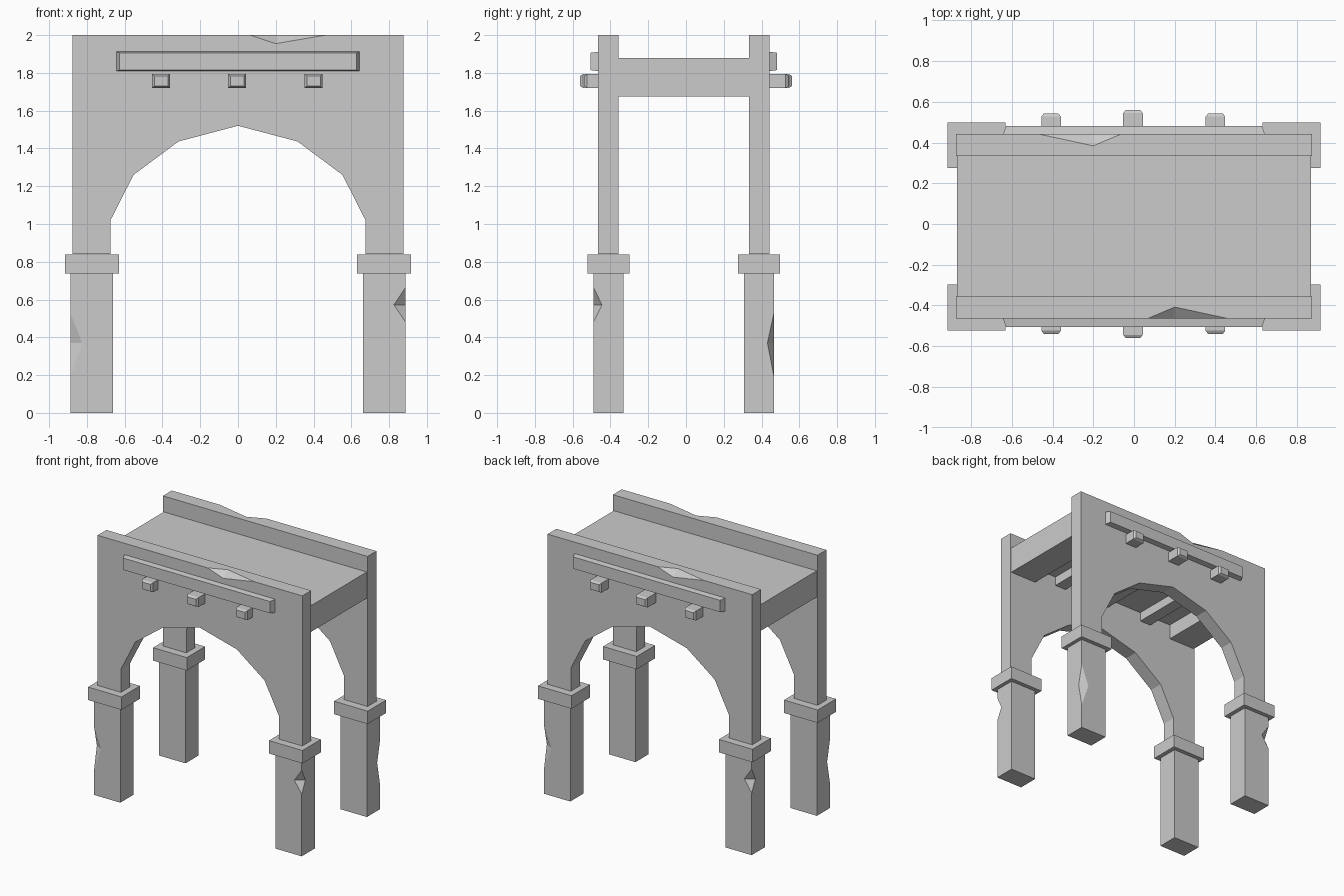
import bpy, bmesh
from mathutils import Matrix, Vector

if "Cube" in bpy.data.objects:
    bpy.data.objects.remove(bpy.data.objects["Cube"])

CY = -0.012  # y of the half-turn axis that pairs front and back


def mesh_object(name, bm):
    bmesh.ops.recalc_face_normals(bm, faces=bm.faces[:])
    me = bpy.data.meshes.new(name)
    bm.to_mesh(me)
    bm.free()
    ob = bpy.data.objects.new(name, me)
    bpy.context.collection.objects.link(ob)
    return ob


def hull(name, pts):
    bm = bmesh.new()
    for p in pts:
        bm.verts.new(p)
    bmesh.ops.convex_hull(bm, input=bm.verts[:])
    return mesh_object(name, bm)


def box(name, x0, x1, y0, y1, z0, z1):
    bm = bmesh.new()
    bmesh.ops.create_cube(bm, size=1)
    bmesh.ops.scale(bm, vec=(x1 - x0, y1 - y0, z1 - z0), verts=bm.verts[:])
    bmesh.ops.translate(bm, vec=((x0 + x1) / 2, (y0 + y1) / 2, (z0 + z1) / 2), verts=bm.verts[:])
    return mesh_object(name, bm)


def extrude_xz(name, profile, y0, y1):
    bm = bmesh.new()
    face = bm.faces.new([bm.verts.new((x, y0, z)) for x, z in profile])
    new = bmesh.ops.extrude_face_region(bm, geom=[face])["geom"]
    bmesh.ops.translate(bm, vec=(0, y1 - y0, 0),
                        verts=[v for v in new if isinstance(v, bmesh.types.BMVert)])
    return mesh_object(name, bm)


def chip(ob, a, b, p, q):
    # break a wedge out of edge a-b, reaching p and q on the two adjoining faces
    a, b, p, q = map(Vector, (a, b, p, q))
    inside = (p + q) / 2
    corner = (a + b) / 2
    out = (corner - inside) * 0.6
    pts = [a, b, p, q, corner + out, p + (p - q) * 0.002, q + (q - p) * 0.002]
    cutter = hull("chip_cutter", pts)
    cutter.hide_render = True
    mod = ob.modifiers.new("chip", 'BOOLEAN')
    mod.operation, mod.solver, mod.object = 'DIFFERENCE', 'EXACT', cutter
    bpy.context.view_layer.objects.active = ob
    bpy.ops.object.modifier_apply(modifier=mod.name)
    bpy.data.objects.remove(cutter)


half = []

# Front arched wall with chipped top edge
arch = [(0.675, 0.84), (0.675, 1.02), (0.553, 1.26), (0.315, 1.437)]
profile = ([(-0.875, 0.84), (-0.875, 2), (0.875, 2), (0.875, 0.84)] + arch + [(0, 1.52)]
           + [(-x, z) for x, z in reversed(arch)])
wall = extrude_xz("front_wall", profile, -0.465, -0.357)
chip(wall, (0.065, -0.465, 2), (0.465, -0.465, 2), (0.2, -0.408, 2), (0.2, -0.465, 1.955))
half.append(wall)

# Front legs with chipped outer corners, and their capitals
for side, s, z0, zm, z1, dy in (("left", -1, 0.19, 0.37, 0.53, 0.035),
                                ("right", 1, 0.48, 0.572, 0.665, 0.045)):
    xs = sorted((s * 0.663, s * 0.888))
    leg = box(f"front_{side}_leg", *xs, -0.49, -0.33, 0, 0.74)
    c = s * 0.888
    chip(leg, (c, -0.49, z0), (c, -0.49, z1), (s * 0.825, -0.49, zm), (c, -0.49 + dy, zm))
    xs = sorted((s * 0.63, s * 0.917))
    half += [leg, box(f"front_{side}_capital", *xs, -0.522, -0.298, 0.738, 0.838)]

# Raised rail on the outer face, tapered outward
half.append(hull("front_rail",
                 [(x, -0.46, z) for x in (-0.645, 0.645) for z in (1.808, 1.913)]
                 + [(x, -0.506, z) for x in (-0.628, 0.628) for z in (1.815, 1.906)]))

# Back side is the front turned half round
turn = Matrix.Translation((0, 2 * CY, 0)) @ Matrix.Rotation(3.14159265, 4, 'Z')
for ob in half:
    twin = bpy.data.objects.new(ob.name.replace("front", "back"), ob.data.copy())
    twin.data.transform(turn)
    bpy.context.collection.objects.link(twin)

# Deck slab with a deep beam at each end
extrude_xz("deck", [(-0.868, 1.675), (-0.868, 1.878), (0.868, 1.878), (0.868, 1.675),
                    (0.64, 1.675), (0.64, 1.79), (-0.64, 1.79), (-0.64, 1.675)], -0.36, 0.336)

# Joists running under the deck and out through both walls
for i, (x, y0, y1) in enumerate(((-0.407, -0.54, 0.543), (-0.005, -0.56, 0.56), (0.4, -0.54, 0.543))):
    pts = []
    for e, d in ((y0, 1), (y1, -1)):
        for y, k in ((e, 0.012), (e + d * 0.016, 0)):
            pts += [(x + sx * (0.048 - k), y, 1.757 + sz * (0.037 - k * 0.8))
                    for sx in (-1, 1) for sz in (-1, 1)]
    hull(f"joist_{i + 1}", pts)
